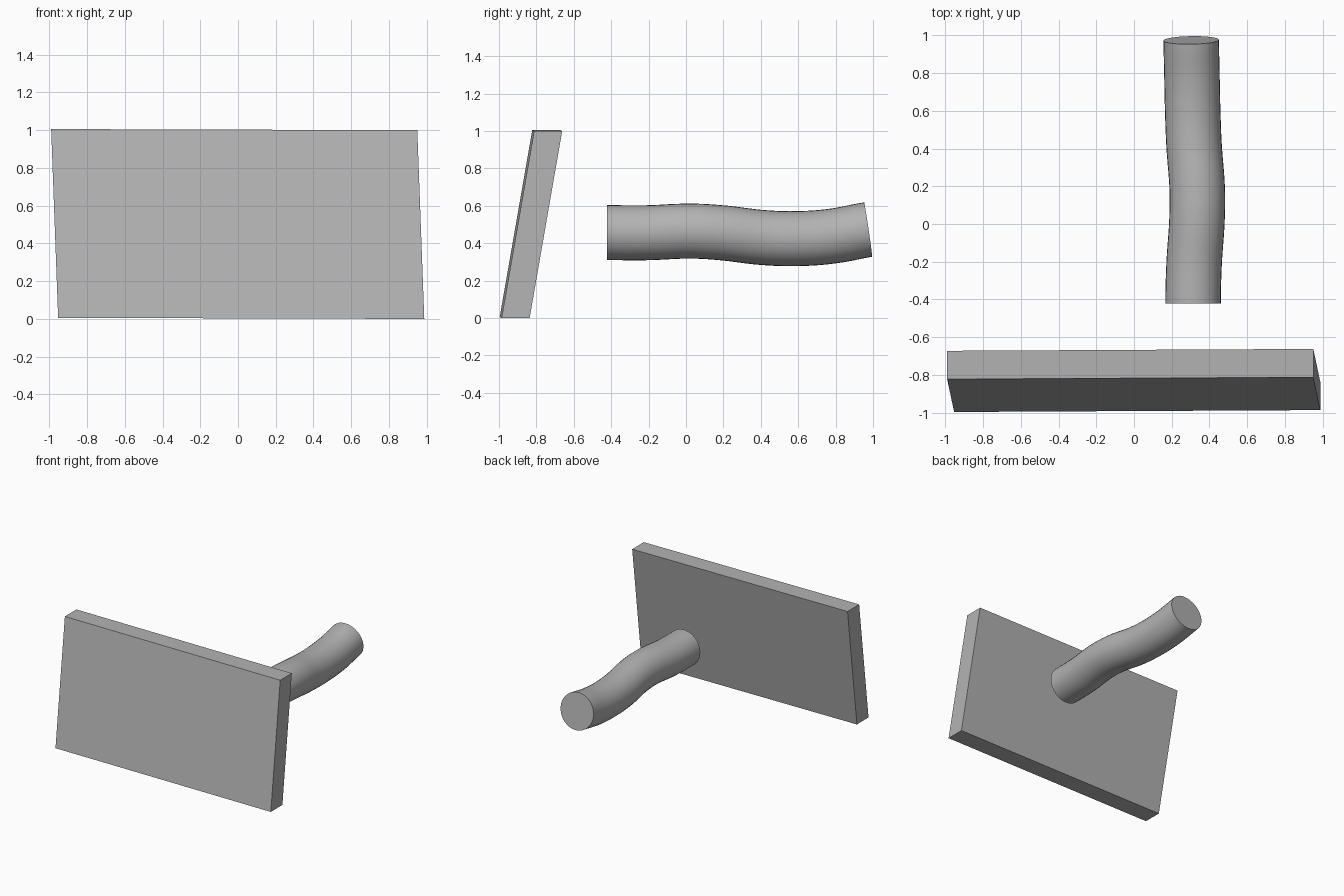
import bpy, bmesh
from mathutils import Vector

if "Cube" in bpy.data.objects:
    bpy.data.objects.remove(bpy.data.objects["Cube"])

grey = bpy.data.materials.new("plain grey")
grey.diffuse_color = (0.45, 0.45, 0.45, 1)
grey.use_nodes = True
grey.node_tree.nodes["Principled BSDF"].inputs["Base Color"].default_value = grey.diffuse_color

# Leaning slab: one corner swept along three edge directions
corner = Vector((-0.953, -0.996, 0.006))
width, depth, rise = Vector((1.94, 0.01, -0.006)), Vector((0, 0.15, 0)), Vector((-0.037, 0.174, 1.0))
bm = bmesh.new()
bmesh.ops.create_cube(bm, size=1)
for v in bm.verts:
    a, b, c = (k + 0.5 for k in v.co)
    v.co = corner + a * width + b * depth + c * rise
mesh = bpy.data.meshes.new("slab")
bm.to_mesh(mesh)
bm.free()
mesh.materials.append(grey)
slab = bpy.data.objects.new("slab", mesh)
bpy.context.collection.objects.link(slab)

# Wavy rod: round section swept along a smooth path
path = [(0.313, -0.422, 0.457), (0.318, -0.22, 0.456), (0.334, 0.03, 0.465),
        (0.335, 0.18, 0.457), (0.318, 0.42, 0.430), (0.311, 0.60, 0.425),
        (0.307, 0.78, 0.438), (0.303, 0.974, 0.473)]
curve = bpy.data.curves.new("rod", 'CURVE')
curve.dimensions = '3D'
curve.bevel_depth = 0.147
curve.bevel_resolution = 14
curve.resolution_u = 8
curve.use_fill_caps = True
spline = curve.splines.new('BEZIER')
spline.bezier_points.add(len(path) - 1)
for p, co in zip(spline.bezier_points, path):
    p.co = co
    p.handle_left_type = p.handle_right_type = 'AUTO'
# Square off the near end and tilt the far end
for p, d in ((spline.bezier_points[0], Vector((0, 0.06, 0))),
             (spline.bezier_points[-1], Vector((-0.001, 0.06, 0.0088)))):
    p.handle_left_type = p.handle_right_type = 'FREE'
    p.handle_left, p.handle_right = p.co - d, p.co + d
curve.materials.append(grey)
rod = bpy.data.objects.new("rod", curve)
bpy.context.collection.objects.link(rod)

# Turn the rod into a mesh with welded, sharp-rimmed caps
bpy.context.view_layer.objects.active = rod
rod.select_set(True)
bpy.ops.object.convert(target='MESH')
rod = bpy.context.object
bm = bmesh.new()
bm.from_mesh(rod.data)
bmesh.ops.remove_doubles(bm, verts=bm.verts, dist=0.0005)
bmesh.ops.recalc_face_normals(bm, faces=bm.faces)
bm.to_mesh(rod.data)
bm.free()
bpy.ops.object.shade_smooth_by_angle()
